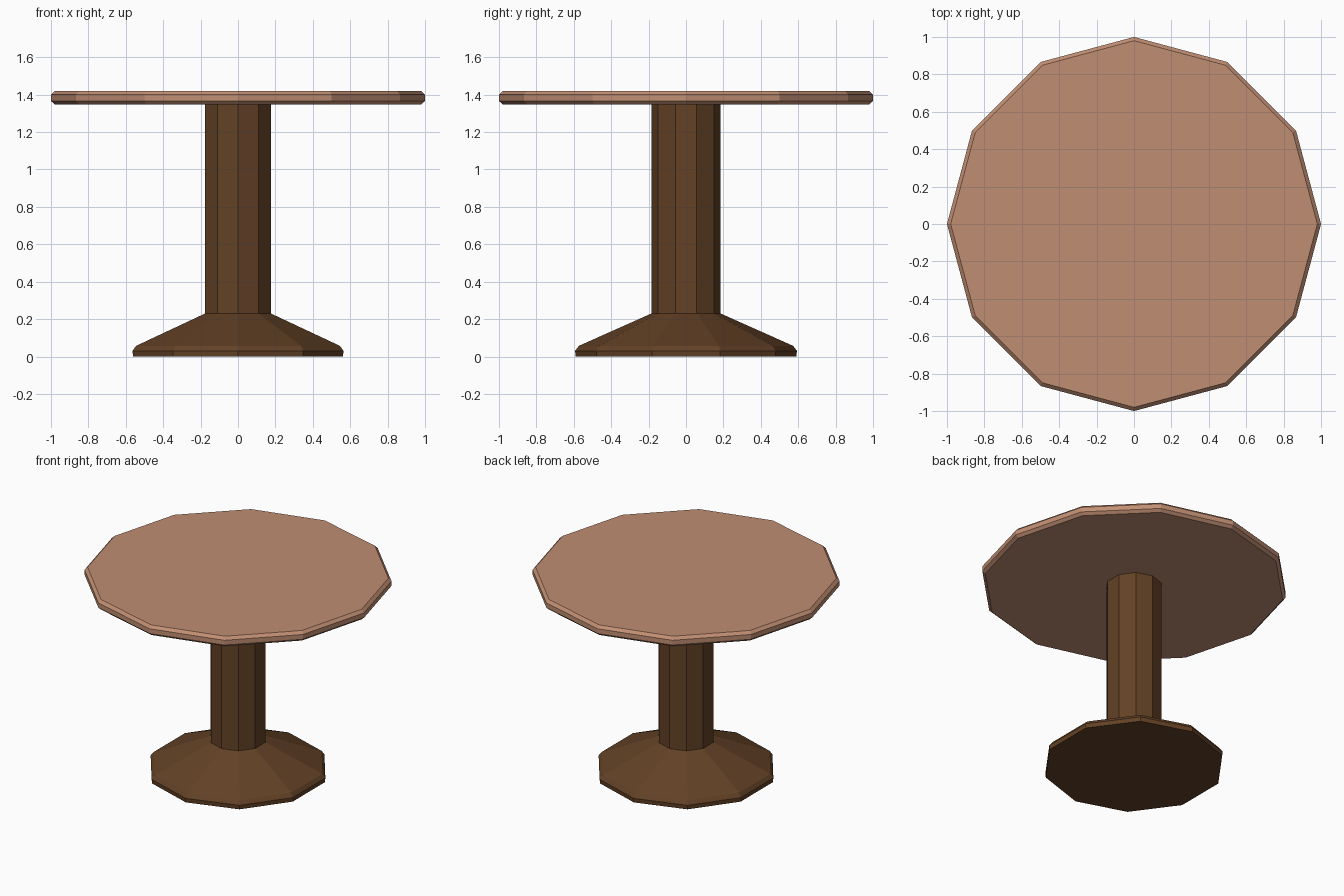
import bpy, bmesh
from math import sin, cos, tau

if "Cube" in bpy.data.objects:
    bpy.data.objects.remove(bpy.data.objects["Cube"])


def material(name, color):
    mat = bpy.data.materials.new(name)
    mat.diffuse_color = (*color, 1)
    mat.use_nodes = True
    mat.node_tree.nodes["Principled BSDF"].inputs["Base Color"].default_value = mat.diffuse_color
    return mat


def turned(name, profile, sides, mat):
    """Stack n-gon rings from (radius, z) pairs, a corner facing +y, both ends capped."""
    bm = bmesh.new()
    rings = [[bm.verts.new((r * sin(tau * i / sides), r * cos(tau * i / sides), z))
              for i in range(sides)] for r, z in profile]
    for low, high in zip(rings, rings[1:]):
        for i in range(sides):
            j = (i + 1) % sides
            bm.faces.new((low[i], low[j], high[j], high[i]))
    bm.faces.new(rings[0])
    bm.faces.new(rings[-1])
    bmesh.ops.recalc_face_normals(bm, faces=bm.faces)
    mesh = bpy.data.meshes.new(name)
    bm.to_mesh(mesh)
    bm.free()
    mesh.materials.append(mat)
    obj = bpy.data.objects.new(name, mesh)
    bpy.context.collection.objects.link(obj)
    return obj


light_wood = material("light_wood", (0.53, 0.27, 0.17))
dark_wood = material("dark_wood", (0.125, 0.053, 0.019))

# Pedestal: flared foot running into a straight ten-sided column
turned("pedestal", [(0.59, 0), (0.593, 0.03), (0.573, 0.057),
                    (0.185, 0.23), (0.185, 1.35)], 10, dark_wood)

# Twelve-sided top with chamfered rims
turned("table_top", [(0.98, 1.348), (1, 1.366), (1, 1.4), (0.98, 1.42)], 12, light_wood)
